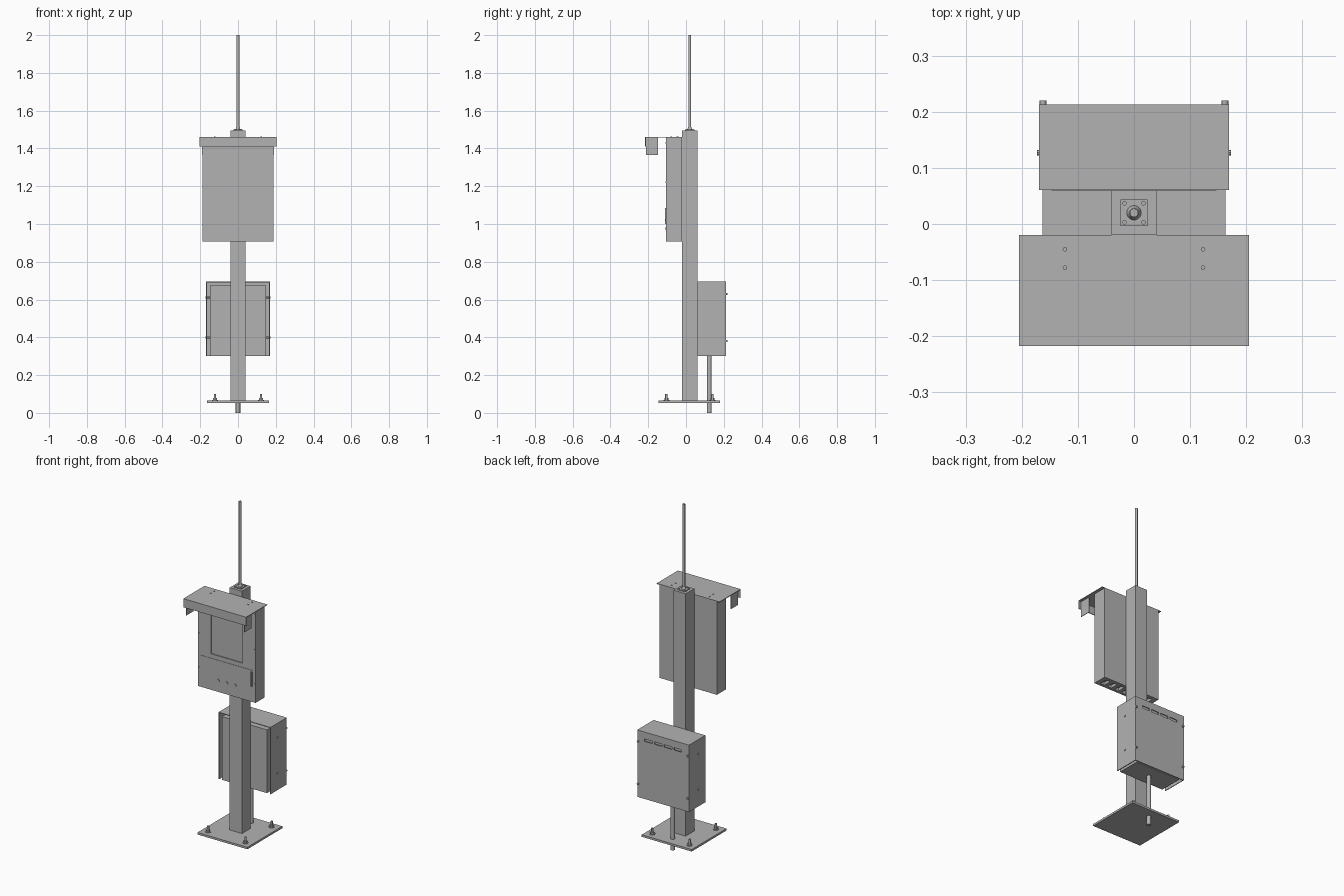
import bpy, bmesh
from mathutils import Matrix, Vector

if "Cube" in bpy.data.objects:
    bpy.data.objects.remove(bpy.data.objects["Cube"], do_unlink=True)

grey = bpy.data.materials.new("plain_grey_metal")
grey.use_nodes = True
grey.diffuse_color = (0.45, 0.45, 0.45, 1)
grey.node_tree.nodes["Principled BSDF"].inputs["Base Color"].default_value = grey.diffuse_color


def add_box(bm, x, y, z):
    """Box from (min, max) pairs on each axis."""
    spans = (x, y, z)
    centre = Vector([(a + b) / 2 for a, b in spans])
    size = Vector([b - a for a, b in spans])
    bmesh.ops.create_cube(bm, size=1, matrix=Matrix.Translation(centre) @ Matrix.Diagonal(size).to_4x4())


def add_rod(bm, start, end, r1, r2=None, sides=20):
    """Round rod or cone between two points."""
    a, b = Vector(start), Vector(end)
    turn = (b - a).to_track_quat("Z", "Y").to_matrix().to_4x4()
    bmesh.ops.create_cone(bm, cap_ends=True, segments=sides, radius1=r1,
                          radius2=r1 if r2 is None else r2, depth=(b - a).length,
                          matrix=Matrix.Translation((a + b) / 2) @ turn)


def make(name, boxes=(), rods=(), smooth=False):
    bm = bmesh.new()
    for b in boxes:
        add_box(bm, *b)
    for r in rods:
        add_rod(bm, *r)
    mesh = bpy.data.meshes.new(name)
    bm.to_mesh(mesh)
    bm.free()
    mesh.materials.append(grey)
    ob = bpy.data.objects.new(name, mesh)
    bpy.context.collection.objects.link(ob)
    if smooth:
        bpy.ops.object.select_all(action="DESELECT")
        ob.select_set(True)
        bpy.context.view_layer.objects.active = ob
        bpy.ops.object.shade_smooth_by_angle()
    return ob


def cut(ob, boxes):
    """Cut boxes out of a part and discard the cutter."""
    cutter = make("cutter", boxes)
    cutter.hide_render = True
    mod = ob.modifiers.new("cut", "BOOLEAN")
    mod.object, mod.operation, mod.solver = cutter, "DIFFERENCE", "EXACT"
    bpy.context.view_layer.update()
    mesh = bpy.data.meshes.new_from_object(ob.evaluated_get(bpy.context.evaluated_depsgraph_get()))
    ob.modifiers.clear()
    ob.data = mesh
    bpy.data.objects.remove(cutter, do_unlink=True)


SIDES = (-1, 1)
MID = 0.02  # post axis in y

# Base plate with anchor bolts
make("base_plate", [((-.163, .163), (-.145, .18), (.053, .065))])
anchors = [(x * .122, MID - .002 + y * .122) for x in SIDES for y in SIDES]
make("anchor_bolts", rods=[r for x, y in anchors for r in (
    ((x, y, .065), (x, y, .068), .016),
    ((x, y, .068), (x, y, .078), .011, None, 6),
    ((x, y, .078), (x, y, .1), .006))], smooth=True)

# Post, mast flange and mast
make("post", [((-.04, .04), (-.02, .06), (.065, 1.495))])
make("mast_flange", [((-.024, .024), (MID - .024, MID + .024), (1.495, 1.5))])
make("mast_flange_bolts", rods=[((x * .017, MID + y * .017, 1.5), (x * .017, MID + y * .017, 1.504), .004, None, 12)
                                for x in SIDES for y in SIDES], smooth=True)
make("mast", rods=[((0, MID, 1.5), (0, MID, 1.513), .013, .008),
                   ((0, MID, 1.5), (0, MID, 2), .0075)], smooth=True)

# Front cabinet: window recess, seam and bottom vents
FACE = -.105
cabinet = make("front_cabinet", [((-.188, .188), (FACE, -.02), (.908, 1.457))])
cuts = [((-.104, .104), (FACE - .01, FACE + .006), (1.12, 1.4)),
        ((-.175, .175), (FACE - .01, FACE + .002), (1.094, 1.098))]
cuts += [((x - .013, x + .013), (-.088, -.04), (.9, .925)) for x in [i * .049 for i in range(-3, 4)]]
cut(cabinet, cuts)
make("cabinet_handle", [((.157, .167), (FACE - .006, FACE), (1.0, 1.085))])
make("cabinet_buttons", rods=[((x, FACE, .975), (x, FACE - .004, .975), .008) for x in (-.055, 0, .055)], smooth=True)
make("cabinet_screws", rods=[((x * .18, FACE, z), (x * .18, FACE - .003, z), .004, None, 12)
                             for x in SIDES for z in (1.02, 1.22, 1.43)], smooth=True)

# Rain hood: top sheet, front lip, side flaps and bolts
make("hood_top", [((-.205, .205), (-.217, -.02), (1.457, 1.461))])
make("hood_lip", [((-.205, .205), (-.217, -.213), (1.41, 1.457))])
make("hood_flaps", [(sorted((s * .187, s * .19)), (-.213, -.147), (1.365, 1.457)) for s in SIDES])
make("hood_bolts", rods=[((x * .123, y, 1.461), (x * .123, y, 1.464), .004, None, 12)
                         for x in SIDES for y in (-.045, -.078)], smooth=True)

# Rear cabinet: inner box under an open-fronted cover with vent slots
make("rear_inner_box", [((-.147, .147), (.06, .2), (.302, .675))])
make("rear_cover_top", [((-.169, .169), (.061, .213), (.691, .695))])
make("rear_cover_sides", [(sorted((s * .165, s * .169)), (.061, .213), (.3, .691)) for s in SIDES])
back = make("rear_cover_back", [((-.165, .165), (.209, .213), (.3, .691))])
cut(back, [((x - .025, x + .025), (.2, .22), (.64, .654)) for x in (-.096, -.032, .032, .096)])
make("rear_side_bolts", rods=[((s * .147, .127, z), (s * .173, .127, z), .005, None, 12)
                              for s in SIDES for z in (.4, .61)], smooth=True)
make("rear_back_bolts", rods=[((s * .162, .213, z), (s * .162, .22, z), .006, None, 12)
                              for s in SIDES for z in (.38, .63)], smooth=True)

# Cable conduit down through the base
make("conduit", rods=[((0, .123, 0), (0, .123, .302), .012)], smooth=True)
